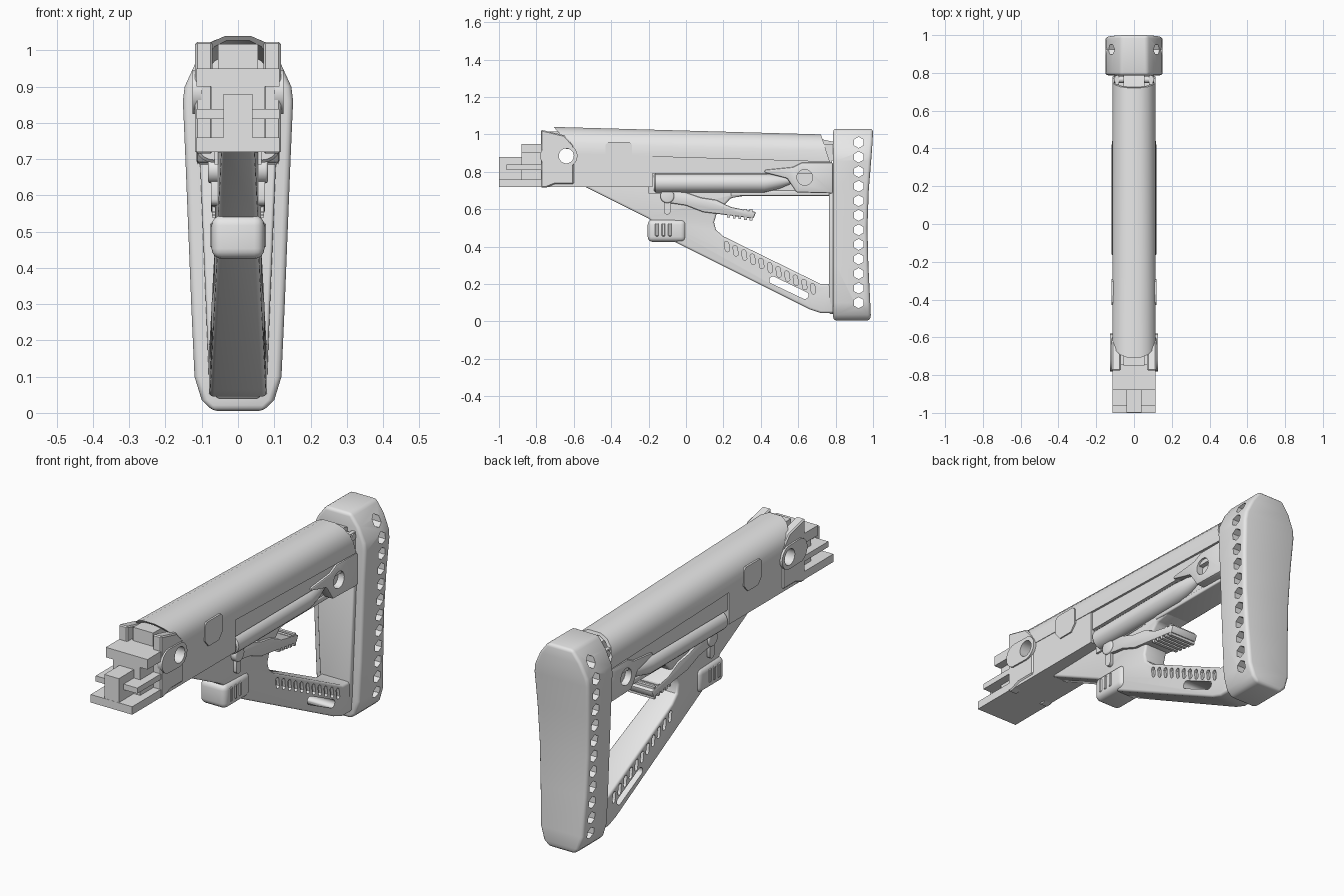
import bpy, bmesh, math

cube = bpy.data.objects.get("Cube")
if cube:
    bpy.data.objects.remove(cube, do_unlink=True)

grey = bpy.data.materials.new("plain_grey")
grey.use_nodes = True
grey.diffuse_color = (0.8, 0.8, 0.8, 1)
grey.node_tree.nodes["Principled BSDF"].inputs["Base Color"].default_value = (0.8, 0.8, 0.8, 1)
parts = []


# ---------- helpers ----------
def bake(ob):
    dg = bpy.context.evaluated_depsgraph_get()
    mesh = bpy.data.meshes.new_from_object(ob.evaluated_get(dg))
    ob.modifiers.clear()
    ob.data = mesh


def loft(name, groups, bevel=0, mirror=False, segs=3):
    """Skin each group of equal rings into a closed solid; all go in one object."""
    bm = bmesh.new()
    for rings in groups:
        for s in ((1, -1) if mirror else (1,)):
            rows = [[bm.verts.new((s * x, y, z)) for x, y, z in r] for r in rings]
            n = len(rows[0])
            for a, b in zip(rows, rows[1:]):
                for i in range(n):
                    j = (i + 1) % n
                    bm.faces.new((a[i], a[j], b[j], b[i]))
            bm.faces.new(rows[0])
            bm.faces.new(rows[-1])
    bmesh.ops.recalc_face_normals(bm, faces=bm.faces)
    mesh = bpy.data.meshes.new(name)
    bm.to_mesh(mesh)
    bm.free()
    mesh.materials.append(grey)
    ob = bpy.data.objects.new(name, mesh)
    bpy.context.scene.collection.objects.link(ob)
    if bevel:
        mod = ob.modifiers.new("bevel", "BEVEL")
        mod.width, mod.segments = bevel, segs
        mod.limit_method, mod.angle_limit = "ANGLE", math.radians(35)
        bake(ob)
    parts.append(ob)
    return ob


def slab(pts, x0, x1):
    """Side profile of (y, z) points stretched across x."""
    return [[(x, y, z) for y, z in pts] for x in (x0, x1)]


def block(x0, x1, y0, y1, z0, z1):
    return slab([(y0, z0), (y1, z0), (y1, z1), (y0, z1)], x0, x1)


def arc(y, z, r, n=24, start=0, sweep=math.tau):
    return [(y + r * math.cos(start + sweep * i / n), z + r * math.sin(start + sweep * i / n))
            for i in range(n)]


def capsule(y0, z0, y1, z1, r, n=10):
    a = math.atan2(z1 - z0, y1 - y0)
    h = math.pi / 2
    return (arc(y1, z1, r, n, a - h, math.pi) + arc(y0, z0, r, n, a + h, math.pi))


def cut(ob, groups, mirror=False):
    tool = loft("cutter", groups, mirror=mirror)
    parts.remove(tool)
    tool.hide_render = True
    mod = ob.modifiers.new("cut", "BOOLEAN")
    mod.operation, mod.solver, mod.object = "DIFFERENCE", "EXACT", tool
    bake(ob)
    bpy.data.objects.remove(tool, do_unlink=True)


# ---------- butt pad with a row of through holes ----------
rows = [(0.005, 0.07, 0.985), (0.035, 0.1, 0.988), (0.1, 0.12, 0.985), (0.3, 0.129, 0.975),
        (0.5, 0.137, 0.97), (0.7, 0.145, 0.977), (0.86, 0.152, 0.99), (0.9, 0.147, 0.993),
        (0.97, 0.115, 0.998), (1.03, 0.07, 1.0)]
pad = loft("butt_pad", [[[(-w, 0.787, z), (w, 0.787, z), (w, y, z), (-w, y, z)]
                         for z, w, y in rows]], bevel=0.016)
cut(pad, [slab(arc(0.923, 0.1 + 0.0779 * i, 0.03, 6, math.pi / 2), -0.3, 0.3) for i in range(12)])

# plate between frame and pad
loft("pad_plate", [[[(-w, 0.765, z), (w, 0.765, z), (w, 0.8, z), (-w, 0.8, z)]
                    for z, w in ((0.04, 0.06), (0.09, 0.08), (0.7, 0.105))]], bevel=0.008)


# ---------- curved top cover ----------
def cover_ring(y_top, slope, top):
    half = [(0.115, 0.15), (0.115, 0.09), (0.101, 0.05), (0.073, 0.02), (0.035, 0.003)]
    outer = half + [(-x, d) for x, d in reversed(half)]
    inner = [(x * 0.88, d + (0.013 if d < 0.1 else 0)) for x, d in reversed(outer)]
    return [(x, y_top + slope * d, top - d) for x, d in outer + inner]


loft("top_cover", [[cover_ring(-0.71, 0.87, 1.043), cover_ring(0.72, 0.33, 1.003)]])
loft("cover_tabs", [slab([(-0.43, 0.87), (-0.4, 0.835), (-0.32, 0.835), (-0.29, 0.87),
                          (-0.29, 0.945), (-0.305, 0.96), (-0.415, 0.96), (-0.43, 0.945)],
                         0.1, 0.119)], mirror=True)

# ---------- receiver body ----------
body = loft("body", [slab([(-0.77, 0.72), (-0.18, 0.72), (-0.18, 0.9), (-0.58, 0.92),
                           (-0.77, 0.93)], -0.112, 0.112)])
loft("rear_body", [slab([(-0.2, 0.79), (0.78, 0.79), (0.78, 0.868), (-0.2, 0.9)], -0.104, 0.104),
                   block(-0.065, 0.065, -0.2, 0.78, 0.685, 0.8)])
loft("core", [slab([(-0.75, 0.928), (0.6, 0.87), (0.79, 0.87), (0.79, 0.96), (0.7, 0.98),
                    (-0.75, 1.017)], -0.055, 0.055)])
loft("rear_rails", [block(0.08, 0.1, 0.7, 0.79, 0.86, 0.95)], mirror=True)
loft("rear_pin", [slab(arc(0.765, 0.93, 0.018, 12), -0.105, 0.105)])

# front side lugs with a cross hole
lugs = loft("front_lugs", [slab([(-0.775, 0.715), (-0.75, 0.715), (-0.7, 0.735), (-0.6, 0.735),
                                 (-0.6, 0.94), (-0.65, 0.995), (-0.775, 1.025)], 0.07, 0.118)],
            mirror=True, bevel=0.006, segs=1)
bosses = loft("lug_bosses", [slab(capsule(-0.72, 0.885, -0.64, 0.885, 0.06), 0.1, 0.126)], mirror=True)
hole = slab(arc(-0.64, 0.885, 0.04), -0.3, 0.3)
for ob in (body, lugs, bosses):
    cut(ob, [hole])

# ---------- stepped front tang ----------
loft("front_tang", [block(-w, w, y, -0.74, z0, z1) for w, y, z0, z1 in
                    ((0.115, -1.0, 0.72, 0.76), (0.04, -0.999, 0.74, 0.88), (0.115, -0.96, 0.81, 0.838),
                     (0.075, -0.88, 0.75, 0.91), (0.115, -0.88, 0.9, 0.95))])

# ---------- side tubes and rear bosses ----------
tube = [[(0.068 + dx, y, z + dz) for dx, dz in arc(0, 0, r, 20)]
        for y, r, z in ((-0.17, 0.042, 0.74), (-0.162, 0.05, 0.74), (0.42, 0.05, 0.74),
                        (0.5, 0.038, 0.748), (0.59, 0.012, 0.76))]
loft("side_tubes", [tube], mirror=True)
boss = loft("rear_bosses", [slab([(0.42, 0.795), (0.54, 0.765), (0.59, 0.69), (0.785, 0.685),
                                  (0.785, 0.85), (0.62, 0.85), (0.57, 0.825), (0.42, 0.81)],
                                 0.04, 0.114)], mirror=True, bevel=0.008, segs=2)
cut(boss, [slab(arc(0.635, 0.77, 0.042), 0.08, 0.2)], mirror=True)

# ---------- triangular lower frame ----------
outline = [(-0.56, 0.73), (-0.2, 0.55), (-0.08, 0.435), (0.66, 0.065), (0.72, 0.045), (0.79, 0.045),
           (0.79, 0.2), (0.72, 0.2), (0.2, 0.455), (0.16, 0.49), (0.15, 0.53), (0.165, 0.58),
           (0.24, 0.66), (0.4, 0.685), (0.4, 0.73)]
frame = loft("lower_frame", [[[(s * (0.06 + 0.026 * y), y, z) for y, z in outline]
                              for s in (-1, 1)]], bevel=0.012)
cut(frame, [slab(capsule(0.465, 0.22, 0.635, 0.14, 0.02), -0.3, 0.3)])
grooves = []
for i in range(11):
    y = 0.222 + 0.046 * i
    z = 0.445 - 0.49 * (y - 0.2)
    grooves.append(slab(capsule(y, z - 0.05, y - 0.006, z - 0.018, 0.012, 6), 0.045 + 0.026 * y, 0.2))
cut(frame, grooves, mirror=True)
loft("frame_lip", [block(-0.07, 0.07, 0.24, 0.78, 0.672, 0.7)], bevel=0.006)

# ---------- release button ----------
loft("release_button", [block(-0.073, 0.073, -0.205, 0.0, 0.425, 0.545)], bevel=0.028, segs=4)
loft("button_grips", [block(0.06, 0.077, y, y + 0.018, 0.455, 0.525) for y in (-0.165, -0.13, -0.095)],
     mirror=True, bevel=0.004, segs=1)

# ---------- lever with pivot and ridged paddle ----------
loft("lever", [slab([(-0.13, 0.65), (-0.1, 0.635), (0.0, 0.62), (0.09, 0.585), (0.17, 0.575),
                     (0.36, 0.55), (0.375, 0.585), (0.24, 0.612), (0.16, 0.65), (0.08, 0.662),
                     (0.0, 0.69), (-0.1, 0.703)], -0.075, 0.075)], bevel=0.008, segs=2)
loft("lever_ridges", [block(-0.072, 0.072, 0.22 + 0.03 * i, 0.235 + 0.03 * i,
                            0.555 - 0.004 * i, 0.6) for i in range(5)])
loft("lever_pivot", [slab(arc(-0.1, 0.67, 0.037, 20), -0.083, 0.083)], bevel=0.008)
loft("lever_stops", [slab(capsule(-0.1, 0.59, -0.1, 0.64, 0.018), 0.03, 0.075)], mirror=True)

# ---------- shading ----------
bpy.ops.object.select_all(action="DESELECT")
for ob in parts:
    ob.select_set(True)
bpy.context.view_layer.objects.active = parts[0]
bpy.ops.object.shade_smooth_by_angle(angle=math.radians(32))
